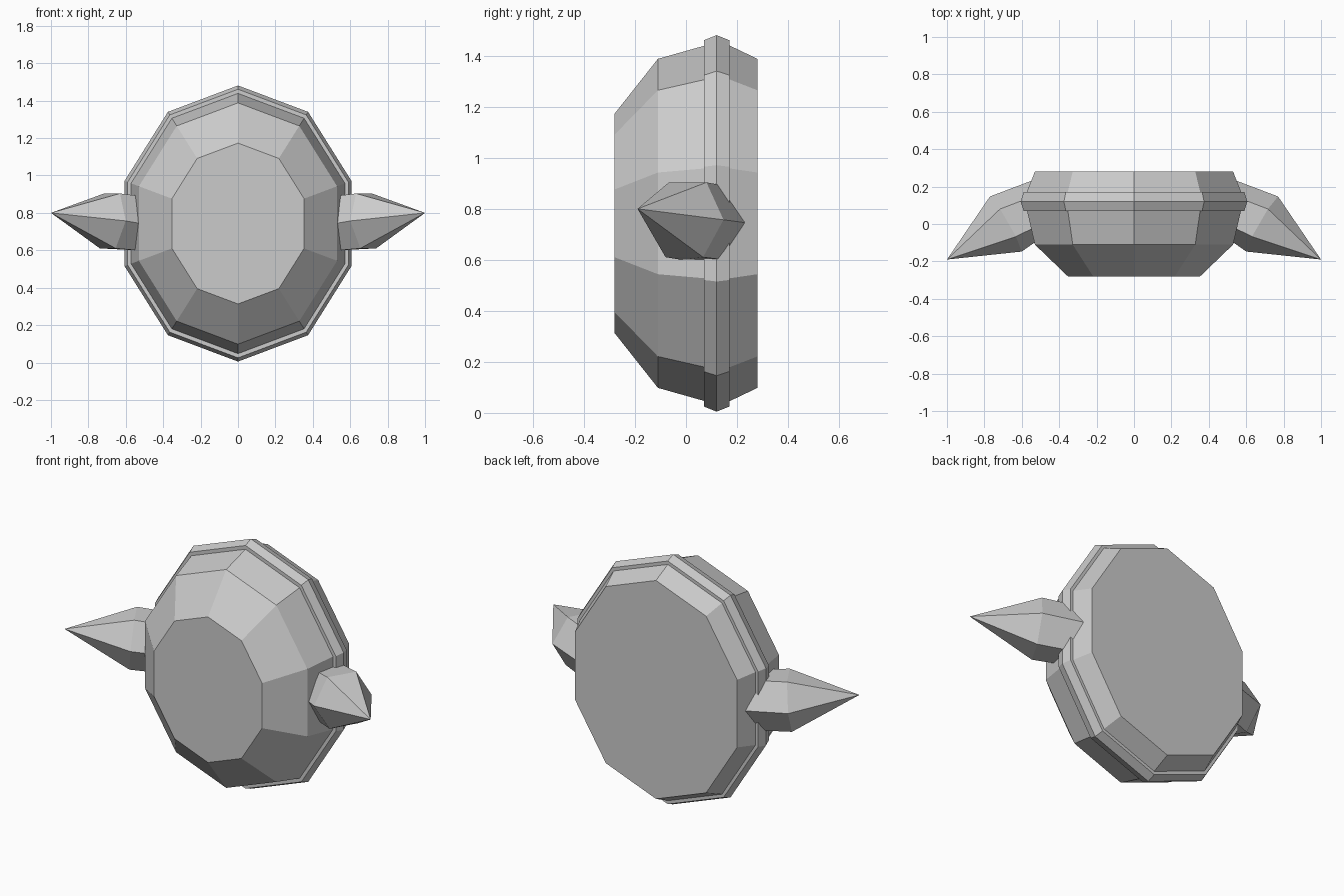
import bpy, bmesh, math
from mathutils import Vector

if "Cube" in bpy.data.objects:
    bpy.data.objects.remove(bpy.data.objects["Cube"])

CZ = 0.743      # height of the body centre
SQUASH = 0.864  # width / height of the oval


def make_object(name, bm):
    bmesh.ops.recalc_face_normals(bm, faces=bm.faces)
    me = bpy.data.meshes.new(name)
    bm.to_mesh(me)
    bm.free()
    ob = bpy.data.objects.new(name, me)
    bpy.context.collection.objects.link(ob)
    return ob


def bridge(bm, a, b):
    n = len(a)
    for i in range(n):
        bm.faces.new((a[i], a[(i + 1) % n], b[(i + 1) % n], b[i]))


def oval(bm, y, r, n=10):
    angles = [math.pi / 2 + 2 * math.pi * i / n for i in range(n)]
    return [bm.verts.new((r * SQUASH * math.cos(a), y, CZ + r * math.sin(a))) for a in angles]


# Ten-sided domed body
bm = bmesh.new()
rings = [oval(bm, y, r) for y, r in
         [(-0.28, 0.43), (-0.11, 0.645), (0.085, 0.70), (0.165, 0.70), (0.28, 0.645)]]
for a, b in zip(rings, rings[1:]):
    bridge(bm, a, b)
bm.faces.new(rings[0])
bm.faces.new(rings[-1])
make_object("body", bm)

# Raised rim band with a central ridge
bm = bmesh.new()
rings = [oval(bm, y, r) for y, r in
         [(0.07, 0.66), (0.07, 0.718), (0.12, 0.738), (0.17, 0.718), (0.17, 0.66)]]
for a, b in zip(rings, rings[1:] + rings[:1]):
    bridge(bm, a, b)
make_object("rim_band", bm)


def hexagon(bm, centre, axis, r):
    axis = Vector(axis).normalized()
    side = Vector((0, 0, 1)).cross(axis).normalized()
    up = axis.cross(side)
    return [bm.verts.new(Vector(centre) + r * (side * math.cos(a) + up * math.sin(a)))
            for a in (math.pi / 3 * i for i in range(6))]


# Bent six-sided horns, mirrored left and right
for name, s in (("right_horn", 1), ("left_horn", -1)):
    bm = bmesh.new()
    root = hexagon(bm, (0.53, 0.07, 0.745), (1, 0, 0.05), 0.168)
    mid = hexagon(bm, (0.685, 0.0, 0.757), (0.866, -0.5, 0.09), 0.17)
    bridge(bm, root, mid)
    bm.faces.new(root)
    tip = bm.verts.new((1.0, -0.19, 0.80))
    for i in range(6):
        bm.faces.new((mid[i], mid[(i + 1) % 6], tip))
    for v in bm.verts:
        v.co.x *= s
    make_object(name, bm)
